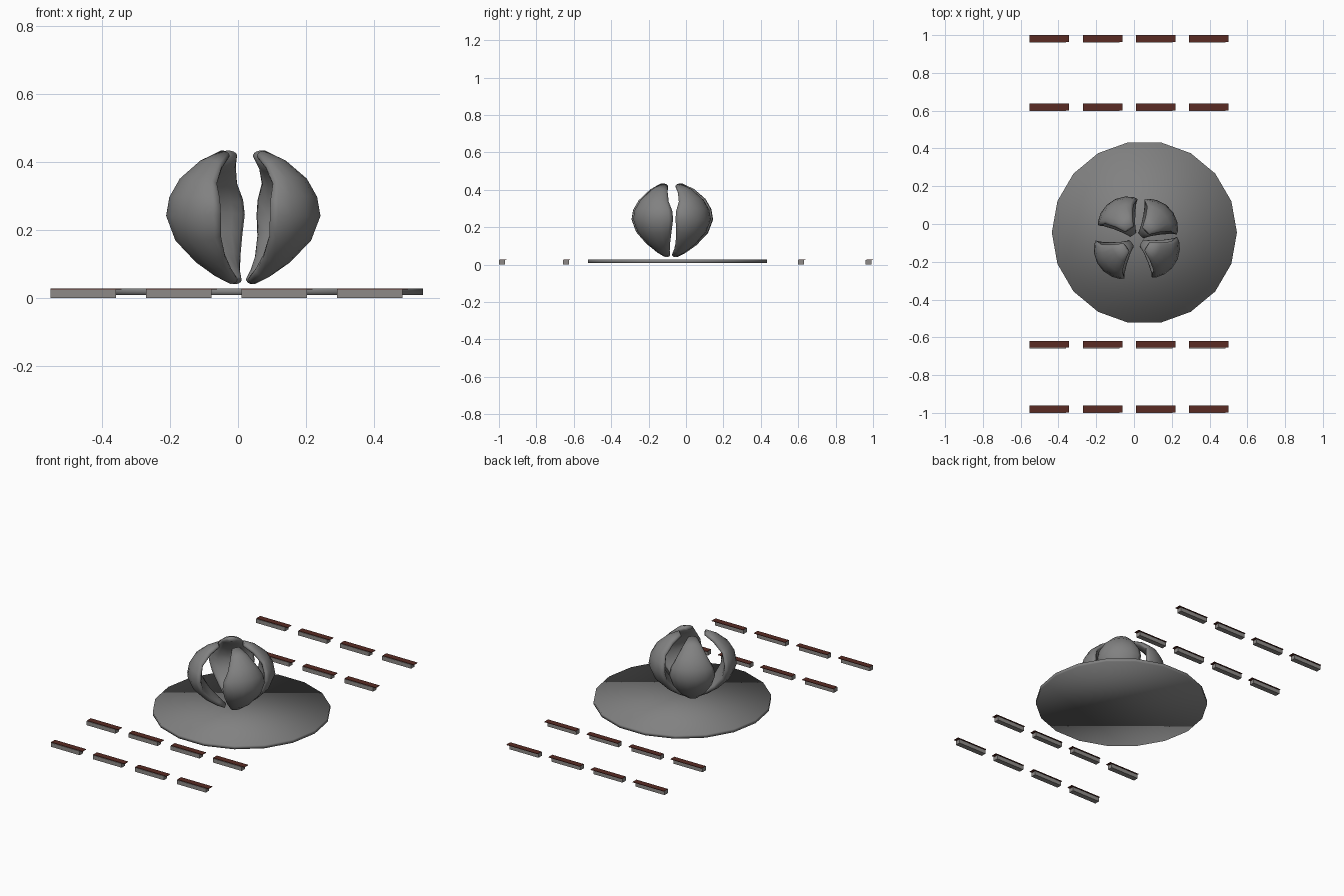
import bpy, bmesh, math
from mathutils import Vector

if "Cube" in bpy.data.objects:
    bpy.data.objects.remove(bpy.data.objects["Cube"])


def material(name, rgb):
    m = bpy.data.materials.new(name)
    m.diffuse_color = (*rgb, 1)
    m.use_nodes = True
    m.node_tree.nodes["Principled BSDF"].inputs["Base Color"].default_value = m.diffuse_color
    return m


GREY = material("stone grey", (0.22, 0.22, 0.22))
PALE = material("plank grey", (0.27, 0.255, 0.245))
RED = material("dark red brown", (0.10, 0.024, 0.017))


def finish(name, bm, mat, smooth):
    bmesh.ops.recalc_face_normals(bm, faces=bm.faces[:])
    me = bpy.data.meshes.new(name)
    bm.to_mesh(me)
    bm.free()
    me.materials.append(mat)
    for p in me.polygons:
        p.use_smooth = smooth
    ob = bpy.data.objects.new(name, me)
    bpy.context.collection.objects.link(ob)
    return ob


def box(name, x0, x1, y0, y1, z0, z1, mat):
    bm = bmesh.new()
    bmesh.ops.create_cube(bm, size=1)
    for v in bm.verts:
        v.co = Vector((x1 if v.co.x > 0 else x0,
                       y1 if v.co.y > 0 else y0,
                       z1 if v.co.z > 0 else z0))
    finish(name, bm, mat, False)


# Round base: 18-sided disc, smooth over its whole surface
bm = bmesh.new()
pts = [(0.055 + 0.49 * math.cos(math.radians(20 * i)),
        -0.045 + 0.485 * math.sin(math.radians(20 * i))) for i in range(18)]
low = [bm.verts.new((x, y, 0.008)) for x, y in pts]
top = [bm.verts.new((x, y, 0.028)) for x, y in pts]
bm.faces.new(low)
bm.faces.new(top)
for i in range(18):
    j = (i + 1) % 18
    bm.faces.new((low[i], low[j], top[j], top[i]))
finish("round_base", bm, GREY, True)

# Curved petals: outer profile as (radius, height, half width, thickness)
PROFILE = [(0.040, 0.040, 0.020, 0.025), (0.085, 0.060, 0.040, 0.040),
           (0.145, 0.100, 0.072, 0.050), (0.212, 0.165, 0.108, 0.062),
           (0.243, 0.240, 0.126, 0.068), (0.232, 0.300, 0.118, 0.064),
           (0.200, 0.355, 0.090, 0.054), (0.135, 0.408, 0.055, 0.044),
           (0.075, 0.434, 0.027, 0.028)]
SIDES = 14


def petal(name, angle):
    bm = bmesh.new()
    a = math.radians(angle)
    out = Vector((math.cos(a), math.sin(a), 0))
    side = Vector((-math.sin(a), math.cos(a), 0))
    rings = []
    for k, (r, z, w, th) in enumerate(PROFILE):
        p = PROFILE[max(k - 1, 0)]
        n = PROFILE[min(k + 1, len(PROFILE) - 1)]
        t = Vector((n[0] - p[0], 0, n[1] - p[1])).normalized()
        nr, nz = t.z, -t.x          # outward normal of the profile
        ring = []
        for i in range(SIDES):
            s = 2 * math.pi * i / SIDES
            u, v = math.cos(s), math.sin(s)
            d = th * (v - 1) / 2
            drop = 2.2 * (w * u) ** 2 * (1 if v > -0.1 else 0.9)
            co = out * (r + nr * d - drop) + side * (w * u)
            ring.append(bm.verts.new((0.013 + co.x, -0.083 + co.y, z + nz * d)))
        rings.append(ring)
    for lo, hi in zip(rings, rings[1:]):
        for i in range(SIDES):
            j = (i + 1) % SIDES
            bm.faces.new((lo[i], lo[j], hi[j], hi[i]))
    bm.faces.new(rings[0])
    bm.faces.new(rings[-1])
    finish(name, bm, GREY, True)


for name, angle in (("petal_back_right", 43), ("petal_back_left", 124),
                    ("petal_front_left", 217), ("petal_front_right", 328)):
    petal(name, angle)

# Planks: four rows of four grey bars, each with a thin red top plate
for row, y in enumerate((-1.0, -0.658, 0.599, 0.961)):
    for col in range(4):
        x = -0.552 + 0.2813 * col
        box(f"plank_{row}_{col}", x, x + 0.193, y, y + 0.032, 0.0, 0.024, PALE)
        box(f"plank_top_{row}_{col}", x, x + 0.209, y + 0.003, y + 0.039,
            0.024, 0.027, RED)
